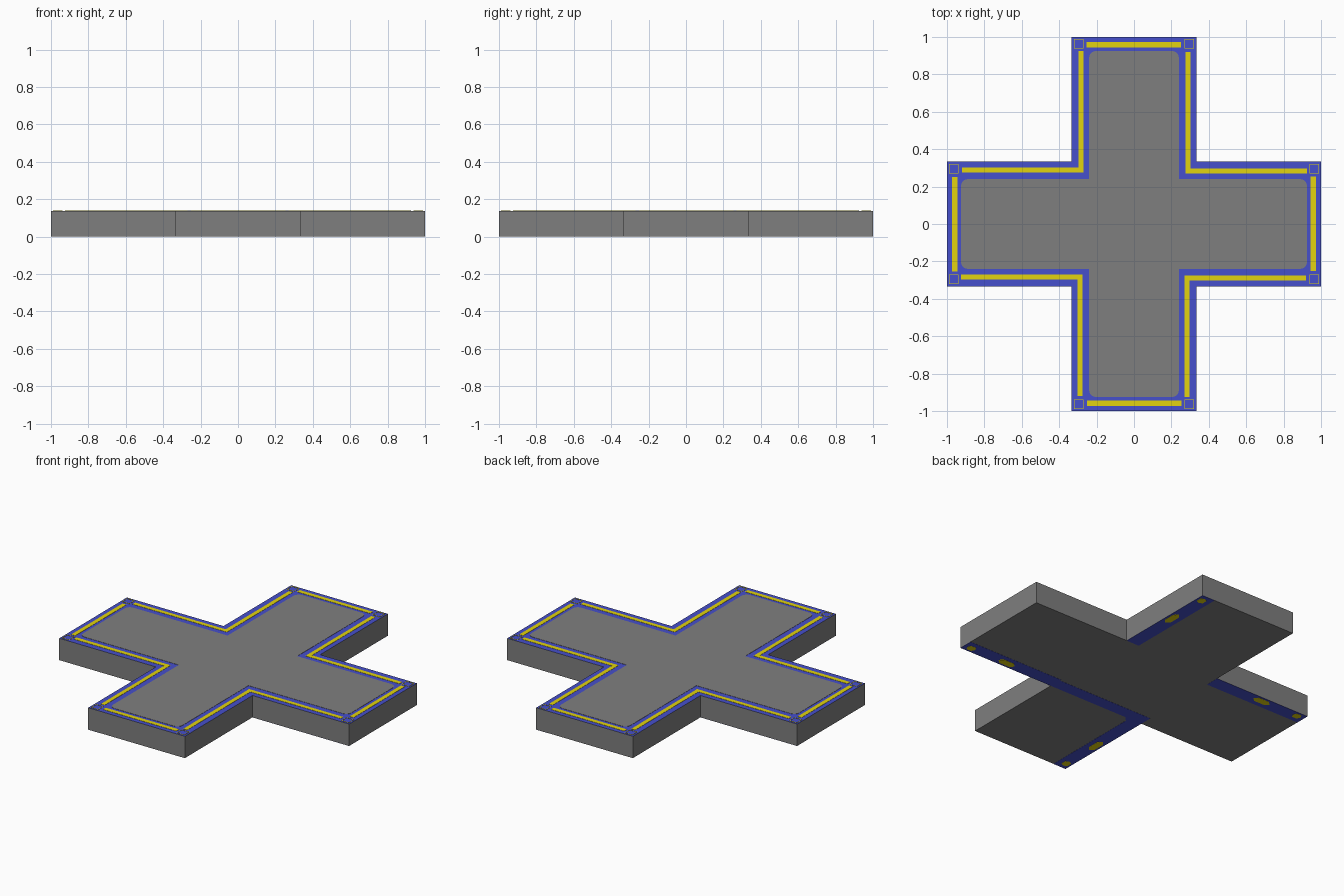
import bpy, bmesh, math

if "Cube" in bpy.data.objects:
    bpy.data.objects.remove(bpy.data.objects["Cube"])

W, H = 1 / 3, 0.139      # arm half width, overall height
T = 0.0015               # thickness of painted plates


def material(name, rgb):
    m = bpy.data.materials.new(name)
    lin = [((c / 255 + 0.055) / 1.055) ** 2.4 if c > 10 else c / 255 / 12.92 for c in rgb]
    m.diffuse_color = (*lin, 1)
    m.use_nodes = True
    m.node_tree.nodes["Principled BSDF"].inputs["Base Color"].default_value = m.diffuse_color
    return m


GREY = material("grey", (127, 127, 127))
BLUE = material("blue", (70, 80, 204))
YELLOW = material("yellow", (226, 212, 14))


def rotate(pts, k):
    """Quarter turns about z."""
    for _ in range(k):
        pts = [(-y, x) for x, y in pts]
    return pts


def rect(x0, x1, y0, y1):
    return [(x0, y0), (x1, y0), (x1, y1), (x0, y1)]


def slab(name, outlines, z0, z1, mats):
    """Extrude each counter-clockwise outline from z0 to z1."""
    bm = bmesh.new()
    for pts in outlines:
        lo = [bm.verts.new((x, y, z0)) for x, y in pts]
        hi = [bm.verts.new((x, y, z1)) for x, y in pts]
        n = len(pts)
        bm.faces.new(hi)
        bm.faces.new(lo[::-1])
        for i in range(n):
            j = (i + 1) % n
            bm.faces.new((lo[i], lo[j], hi[j], hi[i]))
    bm.normal_update()
    me = bpy.data.meshes.new(name)
    bm.to_mesh(me)
    bm.free()
    for m in mats:
        me.materials.append(m)
    ob = bpy.data.objects.new(name, me)
    bpy.context.collection.objects.link(ob)
    return ob


def cross(half, end, r=0):
    """Plus-shaped outline, with optional rounded arm ends."""
    pts = []
    for k in range(4):
        arm = [(half, -half)]
        if r:
            for side in (-1, 1):
                for s in range(5):
                    a = (side - 1) * math.pi / 4 + s * math.pi / 8
                    arm.append((end - r + r * math.cos(a),
                                side * (half - r) + r * math.sin(a)))
        else:
            arm += [(end, -half), (end, half)]
        pts += rotate(arm, k)
    return pts


# Cross-shaped body: grey sides and underside, blue upper face
body = slab("cross_body", [cross(W, 1)], T, H - T, [GREY, BLUE])
for p in body.data.polygons:
    p.material_index = 1 if p.normal.z > 0.5 else 0

# Grey walking surface leaving the blue border visible
slab("top_panel", [cross(0.24, 0.925, 0.035)], H - T, H, [GREY])

# Yellow border lines, repeated around the four arms
lines = []
for k in range(4):
    lines += [rotate(p, k) for p in (
        rect(0.297, 0.925, 0.270, 0.297),
        rect(0.270, 0.920, -0.302, -0.276),
        rect(0.945, 0.972, -0.250, 0.255),
    )]
slab("border_lines", lines, H - T, H, [YELLOW])

# Faint yellow outlines in the outer corners
marks = []
for k in range(4):
    for s in (-1, 1):
        cx, cy, a, w = 0.964, s * 0.296, 0.026, 0.003
        for p in (rect(cx - a, cx + a, cy - a, cy - a + w),
                  rect(cx - a, cx + a, cy + a - w, cy + a),
                  rect(cx - a, cx - a + w, cy - a + w, cy + a - w),
                  rect(cx + a - w, cx + a, cy - a + w, cy + a - w)):
            marks.append(rotate(p, k))
slab("corner_marks", marks, H - T, H, [YELLOW])

# Blue strips under one side of each arm, and across the front arm
strips = [rotate(rect(W, 1, -W, -0.245), k) for k in range(4)]
strips.append(rect(-W, W, -W, -0.255))
strips.append([(-0.245, -W), (-0.245, -W - 0.03), (-0.215, -W)][::1])
slab("underside_strips", strips, 0.0007, T, [BLUE])

# Yellow spots on the underside strips
spots = []
for k in range(4):
    for cx, lx in ((0.69, 0.06), (0.95, 0.028)):
        cy, h = -0.298, 0.022
        spots.append(rotate([(cx - lx, cy), (cx - lx * 0.6, cy - h), (cx + lx * 0.6, cy - h),
                             (cx + lx, cy), (cx + lx * 0.6, cy + h), (cx - lx * 0.6, cy + h)], k))
slab("underside_spots", spots, 0, T, [YELLOW])
